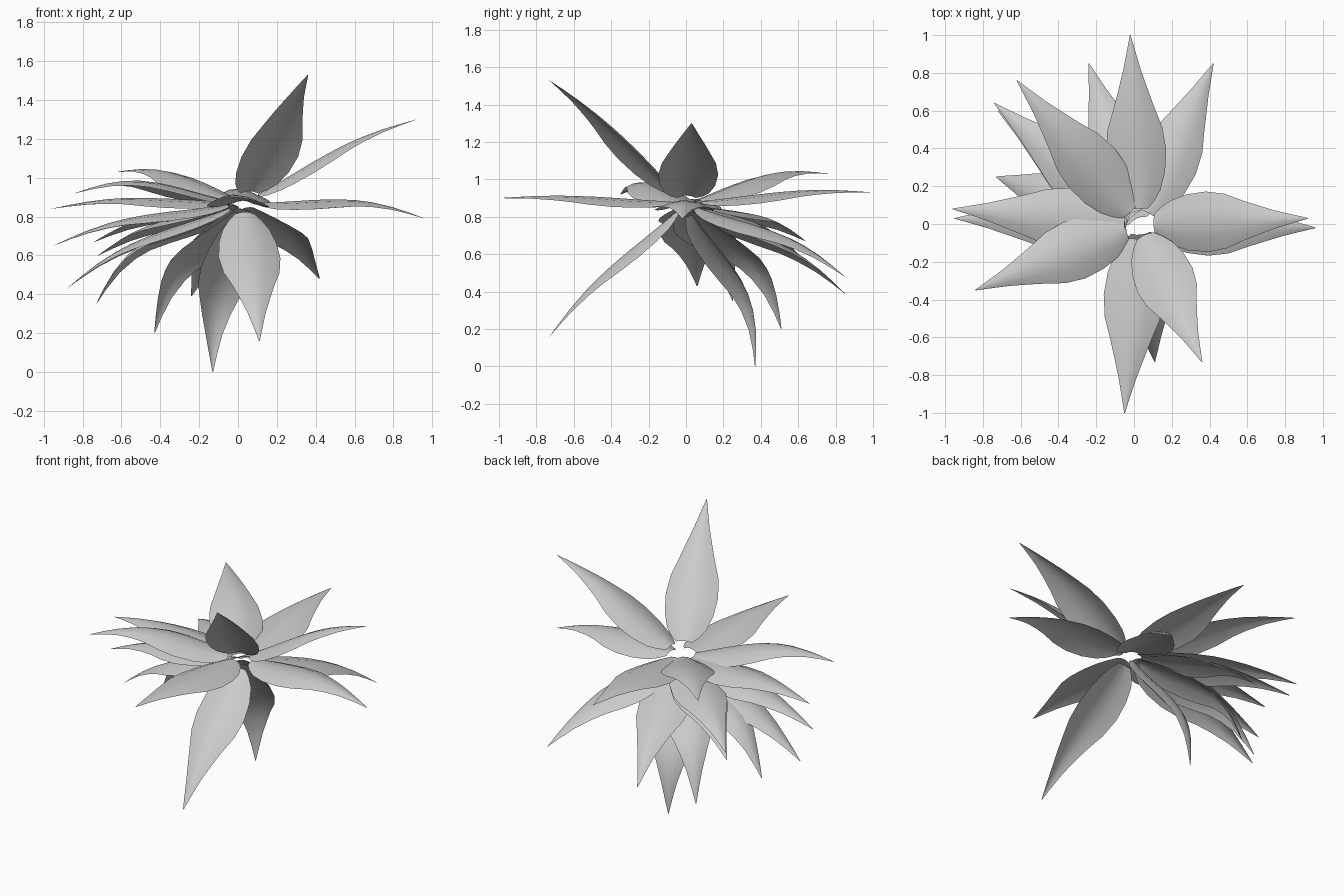
import bpy, bmesh, math
from mathutils import Vector

if "Cube" in bpy.data.objects:
    bpy.data.objects.remove(bpy.data.objects["Cube"])

HEART = Vector((0.03, 0.0, 0.88))      # point all leaves radiate from
UP = Vector((0, 0, 1))

# blade outline: (position along leaf, half width)
OUTLINE = [(0, .05), (.04, .085), (.10, .12), (.20, .148), (.33, .16),
           (.46, .145), (.58, .108), (.68, .08), (.80, .047), (.91, .022), (1, .002)]
ACROSS = (-1, -.5, 0, .5, 1)
CAMBER = 0.3

# leaf tips: x, y, z, arching height
LEAVES = [
    (-.02, 1.0, .93, .03), (.42, .85, .48, .06), (-.24, .85, .39, .06),
    (-.62, .76, 1.03, .06), (-.74, .64, .67, .05), (-.72, .60, .60, .05),
    (-.73, .25, .35, .12), (-.96, .08, .84, .04), (-.95, .03, .65, .05),
    (-.88, .06, .43, .06), (-.84, -.35, .92, .08), (-.43, .51, .20, .12),
    (-.13, .37, .00, .11), (.96, -.02, .79, .06), (.92, .03, 1.30, .04),
    (.36, -.73, 1.53, .03), (-.05, -1.0, .90, .02), (.11, -.73, .16, .04),
]


def make_leaf(name, tip, arch):
    axis = (tip - HEART).normalized()
    base = HEART + axis * 0.08
    side = axis.cross(UP).normalized()
    lift = side.cross(axis)

    def spine(t):
        return base.lerp(tip, t) + lift * arch * math.sin(math.pi * max(t, 0) ** 1.3)

    bm = bmesh.new()
    rows = []
    for t, half in OUTLINE:
        tangent = spine(min(t + .02, 1)) - spine(max(t - .02, 0))
        normal = side.cross(tangent.normalized())
        rows.append([bm.verts.new(spine(t) + side * half * u - normal * CAMBER * half * u * u)
                     for u in ACROSS])
    for a, b in zip(rows, rows[1:]):
        for i in range(len(ACROSS) - 1):
            bm.faces.new((a[i], a[i + 1], b[i + 1], b[i]))
    bmesh.ops.recalc_face_normals(bm, faces=bm.faces)
    bm.normal_update()
    # upper side faces outward
    if sum((f.normal.dot(lift) for f in bm.faces)) < 0:
        bmesh.ops.reverse_faces(bm, faces=bm.faces)
    mesh = bpy.data.meshes.new(name)
    bm.to_mesh(mesh)
    bm.free()
    for p in mesh.polygons:
        p.use_smooth = True
    bpy.context.collection.objects.link(bpy.data.objects.new(name, mesh))


# rosette of leaves
for n, (x, y, z, arch) in enumerate(LEAVES, 1):
    make_leaf(f"leaf_{n:02d}", Vector((x, y, z)), arch)
